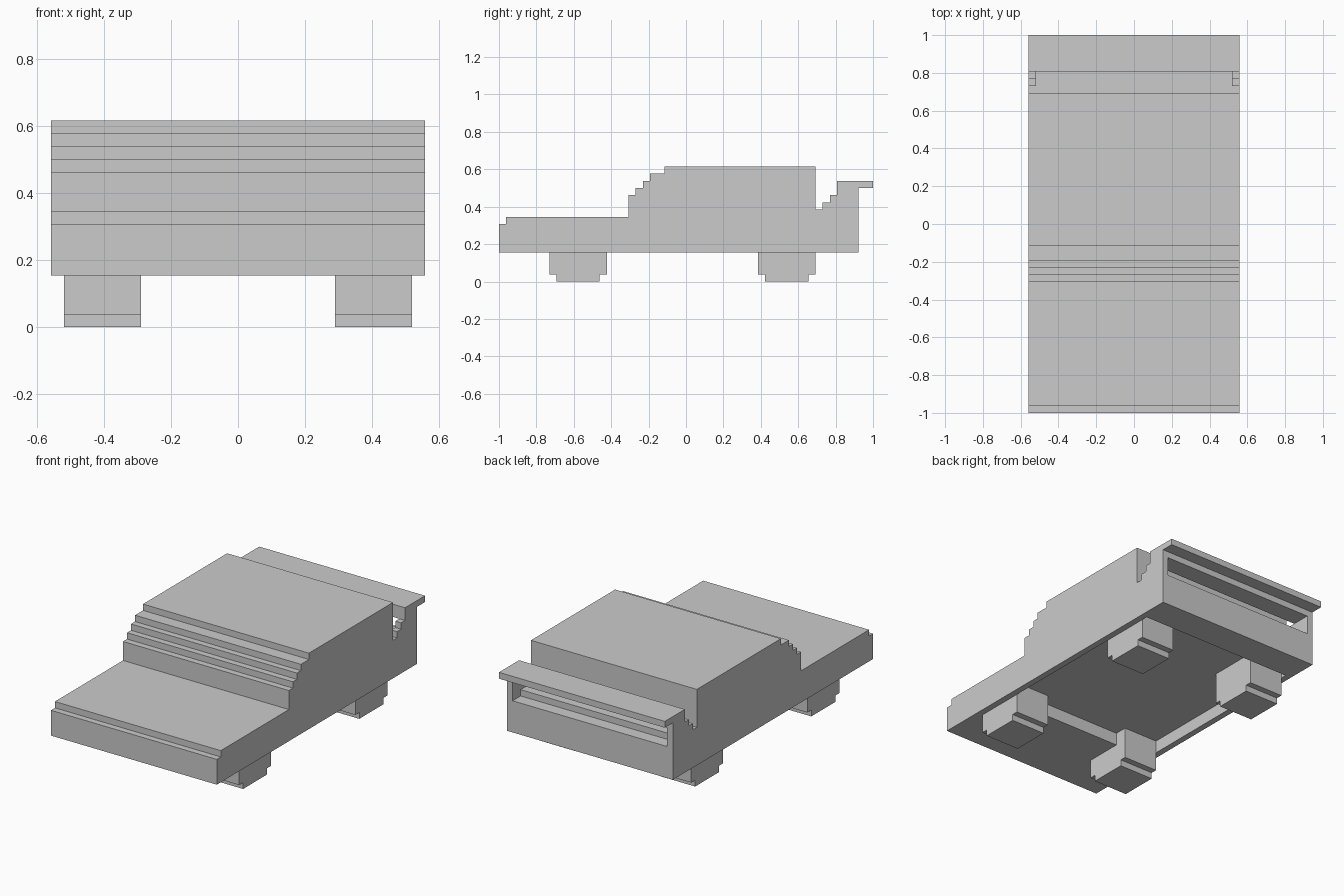
import bpy, bmesh

if "Cube" in bpy.data.objects:
    bpy.data.objects.remove(bpy.data.objects["Cube"])

U = 1 / 26  # grid step of the blocky model


def extrude_profile(name, profile, x0, x1):
    """Solid from a (y, z) outline in grid steps, swept from x0 to x1."""
    bm = bmesh.new()
    face = bm.faces.new([bm.verts.new((x0 * U, y * U, z * U)) for y, z in profile])
    swept = bmesh.ops.extrude_face_region(bm, geom=[face])
    verts = [v for v in swept["geom"] if isinstance(v, bmesh.types.BMVert)]
    bmesh.ops.translate(bm, verts=verts, vec=((x1 - x0) * U, 0, 0))
    bmesh.ops.recalc_face_normals(bm, faces=bm.faces)
    mesh = bpy.data.meshes.new(name)
    bm.to_mesh(mesh)
    bm.free()
    obj = bpy.data.objects.new(name, mesh)
    bpy.context.collection.objects.link(obj)
    return obj


def cut(target, cutter):
    cutter.hide_render = True
    cutter.hide_viewport = True
    cutter.display_type = 'WIRE'
    mod = target.modifiers.new(cutter.name, 'BOOLEAN')
    mod.operation = 'DIFFERENCE'
    mod.solver = 'EXACT'
    mod.object = cutter


# Body: bonnet, stepped windscreen, roof, stepped tail and spoiler lip
body = extrude_profile("car_body", [
    (-26, 4), (-26, 8), (-25, 8), (-25, 9), (-8, 9), (-8, 12), (-7, 12),
    (-7, 13), (-6, 13), (-6, 14), (-5, 14), (-5, 15), (-3, 15), (-3, 16),
    (18, 16), (18, 10), (19, 10), (19, 11), (20, 11), (20, 12), (21, 12),
    (21, 14), (26, 14), (26, 13), (24, 13), (24, 4)], -14.5, 14.5)

# Open slot under the spoiler, between thin side walls
cut(body, extrude_profile("spoiler_slot_cutter", [
    (18.5, 10), (22, 10), (22, 9), (25, 9), (25, 12), (21, 12),
    (21, 12.5), (18.5, 12.5)], -13.5, 13.5))

# Shallow recess in the underside, running between the wheels
cut(body, extrude_profile("underside_recess_cutter", [
    (-13, 3), (19, 3), (19, 6), (-13, 6)], -13.5, 13.5))

# Four blocky wheels with a narrower tread at the ground
for end, y0 in (("front", -19), ("rear", 10)):
    for side, x0 in (("left", -13.5), ("right", 7.5)):
        extrude_profile(f"{end}_{side}_wheel", [
            (y0, 6), (y0, 1), (y0 + 1, 1), (y0 + 1, 0),
            (y0 + 7, 0), (y0 + 7, 1), (y0 + 8, 1), (y0 + 8, 6)], x0, x0 + 6)
